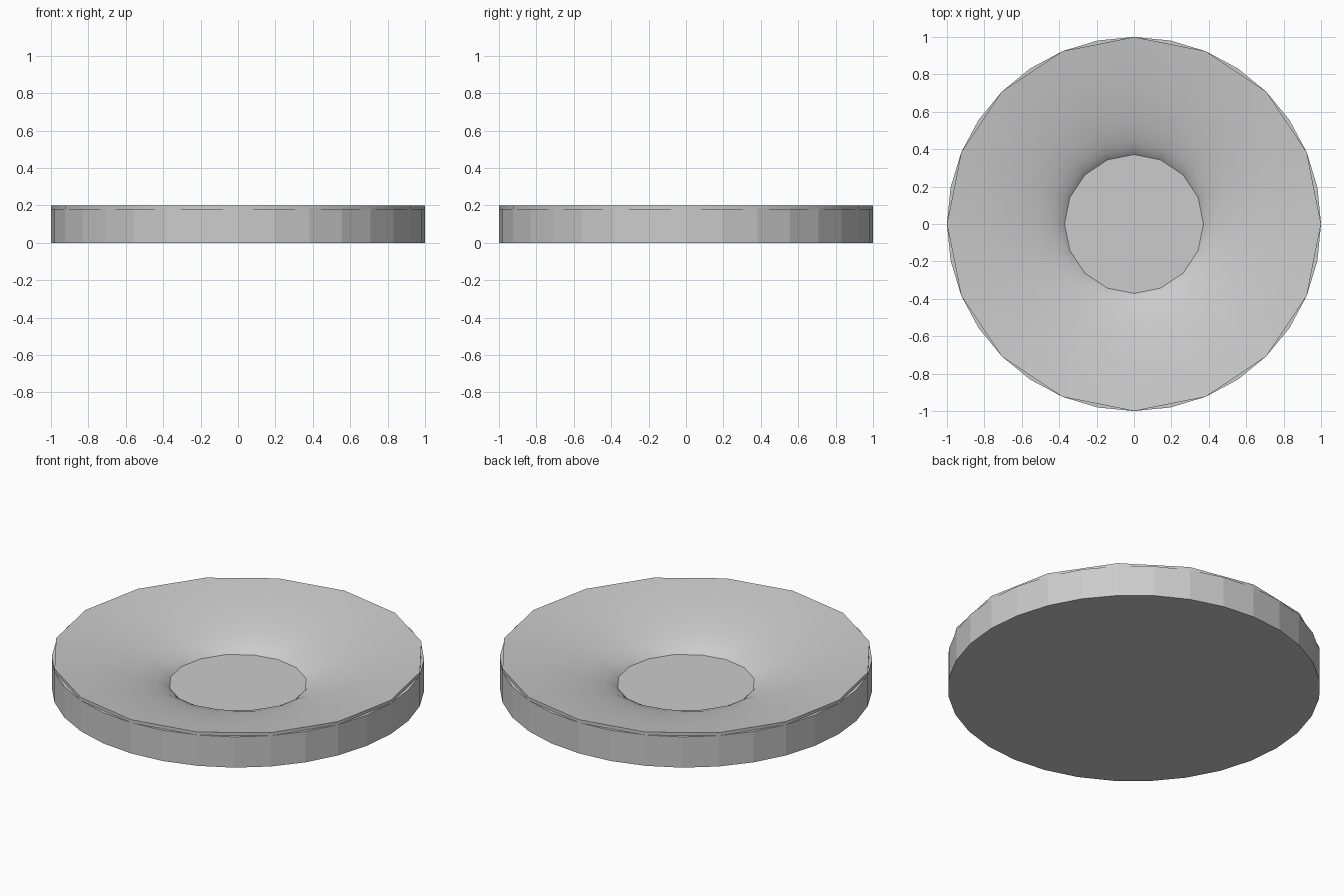
import bpy, bmesh, math

if "Cube" in bpy.data.objects:
    bpy.data.objects.remove(bpy.data.objects["Cube"])


def lathe(name, profile, sides, smooth=None, cap_start=False, cap_end=False):
    """Revolve an (r, z) profile round the z axis."""
    bm = bmesh.new()
    rings = []
    for r, z in profile:
        rings.append([bm.verts.new((r * math.cos(2 * math.pi * i / sides),
                                    r * math.sin(2 * math.pi * i / sides), z))
                      for i in range(sides)])
    for a, b in zip(rings, rings[1:]):
        for i in range(sides):
            j = (i + 1) % sides
            bm.faces.new((a[i], a[j], b[j], b[i]))
    if cap_start:
        bm.faces.new(rings[0][::-1])
    if cap_end:
        bm.faces.new(rings[-1])
    bmesh.ops.recalc_face_normals(bm, faces=bm.faces)
    mesh = bpy.data.meshes.new(name)
    bm.to_mesh(mesh)
    bm.free()
    obj = bpy.data.objects.new(name, mesh)
    bpy.context.collection.objects.link(obj)
    if smooth is not None:
        bpy.ops.object.select_all(action='DESELECT')
        obj.select_set(True)
        bpy.context.view_layer.objects.active = obj
        bpy.ops.object.shade_smooth_by_angle(angle=math.radians(smooth))
    return obj


# Base: flat underside, faceted wall, sloped top edge and the flat centre well
lathe("base", [(1.0, 0.0), (1.0, 0.182), (0.95, 0.182), (0.8, 0.158),
               (0.65, 0.125), (0.5, 0.08), (0.41, 0.033)],
      32, cap_start=True, cap_end=True)

# Dish: smooth flared bowl surface with a thin 16-sided rim
lathe("flared_dish", [(0.37, 0.032), (0.385, 0.046), (0.41, 0.062),
                      (0.45, 0.082), (0.52, 0.107), (0.62, 0.134),
                      (0.74, 0.159), (0.87, 0.182), (1.0, 0.2),
                      (1.0, 0.18)],
      16, smooth=40)
